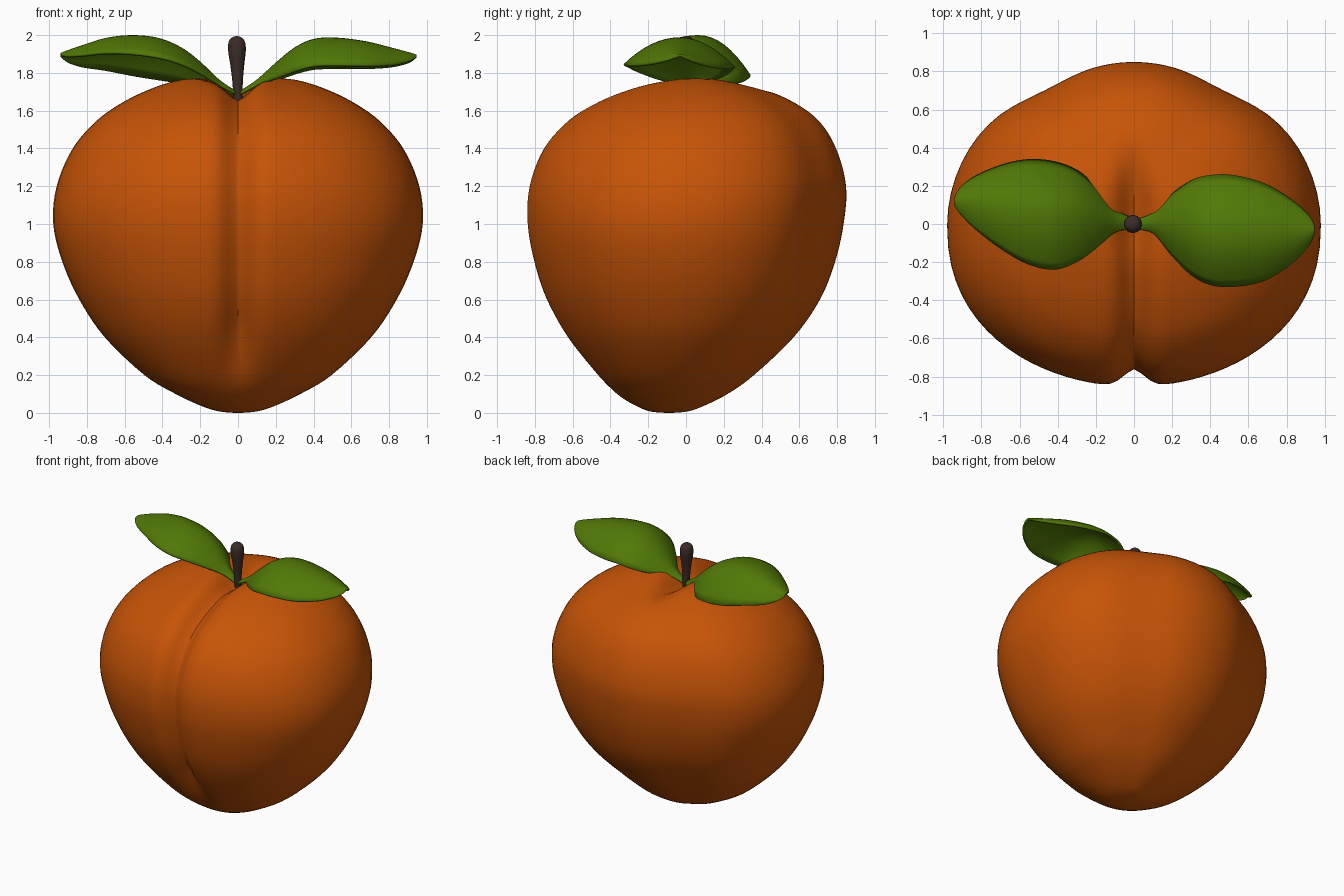
import bpy, bmesh, math

if "Cube" in bpy.data.objects:
    bpy.data.objects.remove(bpy.data.objects["Cube"], do_unlink=True)


def make_material(name, color):
    mat = bpy.data.materials.new(name)
    mat.use_nodes = True
    mat.diffuse_color = color
    mat.node_tree.nodes["Principled BSDF"].inputs["Base Color"].default_value = color
    return mat


def smooth_rows(rows, steps):
    """Catmull-Rom interpolation through rows of equal length."""
    result = []
    last = len(rows) - 1
    for i in range(last):
        before, start = rows[max(i - 1, 0)], rows[i]
        end, after = rows[i + 1], rows[min(i + 2, last)]
        for s in range(steps):
            t = s / steps
            result.append([b + 0.5 * t * (c - a + t * (2*a - 5*b + 4*c - d + t * (3*(b - c) + d - a)))
                           for a, b, c, d in zip(before, start, end, after)])
    return result + [list(rows[-1])]


def smoothstep(low, high, value):
    t = min(max((value - low) / (high - low), 0), 1)
    return t * t * (3 - 2 * t)


def make_object(name, rows, material, closed, angle):
    """Skin rows of points; closed rows are capped into a solid."""
    bm = bmesh.new()
    grid = [[bm.verts.new(p) for p in row] for row in rows]
    count = len(grid[0])
    for lower, upper in zip(grid, grid[1:]):
        for i in range(count if closed else count - 1):
            j = (i + 1) % count
            bm.faces.new((lower[i], lower[j], upper[j], upper[i]))
    if closed:
        bm.faces.new(grid[0][::-1])
        bm.faces.new(grid[-1])
        bmesh.ops.recalc_face_normals(bm, faces=bm.faces)
    else:
        bm.normal_update()
        if sum(f.normal.z for f in bm.faces) < 0:
            bmesh.ops.reverse_faces(bm, faces=bm.faces)
    mesh = bpy.data.meshes.new(name)
    bm.to_mesh(mesh)
    bm.free()
    mesh.materials.append(material)
    obj = bpy.data.objects.new(name, mesh)
    bpy.context.collection.objects.link(obj)
    bpy.ops.object.select_all(action='DESELECT')
    bpy.context.view_layer.objects.active = obj
    obj.select_set(True)
    bpy.ops.object.shade_smooth_by_angle(angle=math.radians(angle))
    return obj


orange = make_material("peach orange", (0.57, 0.088, 0.002, 1))
green = make_material("leaf green", (0.082, 0.19, 0.002, 1))
brown = make_material("stem brown", (0.045, 0.026, 0.021, 1))

# Fruit body: height, half width, front depth, back depth
BODY = [
    (0.0, 0.02, -0.11, -0.07), (0.008, 0.1, -0.19, 0.01), (0.035, 0.19, -0.26, 0.09),
    (0.1, 0.33, -0.37, 0.22), (0.2, 0.495, -0.48, 0.36), (0.4, 0.705, -0.64, 0.57),
    (0.6, 0.84, -0.75, 0.71), (0.8, 0.93, -0.815, 0.79), (1.0, 0.978, -0.85, 0.835),
    (1.2, 0.96, -0.84, 0.848), (1.4, 0.875, -0.765, 0.795), (1.55, 0.745, -0.635, 0.7),
    (1.65, 0.6, -0.475, 0.56), (1.72, 0.45, -0.3, 0.395), (1.765, 0.3, -0.14, 0.23),
    (1.785, 0.13, -0.03, 0.1), (1.79, 0.01, 0.03, 0.05),
]

# Angles crowd toward the seam plane so the groove stays crisp
QUARTER = 24
near = [math.pi / 2 * (i / QUARTER) ** 1.6 for i in range(QUARTER + 1)]
half = near + [math.pi - a for a in near[-2::-1]]
angles = half + [2 * math.pi - a for a in half[-2:0:-1]]


def body_point(z, width, front, back, angle):
    """Oval section with full front, pinched back, seam groove and stem dimple."""
    s, c = math.sin(angle), -math.cos(angle)
    if c < 0:
        c = -(-c) ** 0.88
    else:
        from_back = math.degrees(math.atan2(abs(s), c))
        pinch = 1 - 0.045 * math.exp(-((from_back - 30) / 15) ** 2)
        s, c = s * pinch, c * pinch
    x = width * s
    y = (front + back) / 2 + (back - front) / 2 * c
    fade = smoothstep(0.05, 0.45, z)
    if y > 0:
        fade *= 1 - smoothstep(0.15, 0.48, y) if z > 1 else 0
    groove = fade * (0.085 * math.exp(-(x / 0.083) ** 2) + 0.007 * math.exp(-abs(x) / 0.01))
    dimple = 0.045 * math.exp(-(x * x + y * y) / 0.025) if z > 1 else 0
    dy, dz = -y, 0.95 - z
    length = math.hypot(dy, dz) or 1
    return (x, y + groove * dy / length, z + groove * dz / length - dimple)


body_rows = [[body_point(*row, a) for a in angles] for row in smooth_rows(BODY, 5)]
make_object("fruit_body", body_rows, orange, True, 60)

# Stem: radius and height of a club-shaped turning
STEM = [(0.004, 1.62), (0.022, 1.64), (0.025, 1.7), (0.029, 1.77), (0.038, 1.85),
        (0.047, 1.92), (0.043, 1.965), (0.026, 1.987), (0.003, 1.995)]
stem_rows = []
for radius, z in smooth_rows(STEM, 3):
    lean = -0.02 * (z - 1.65)
    stem_rows.append([(radius * math.cos(math.tau * i / 24) + lean,
                       radius * math.sin(math.tau * i / 24), z) for i in range(24)])
make_object("stem", stem_rows, brown, True, 60)


def make_leaf(name, side, outline, back_drop, front_drop):
    """Arched leaf; outline rows hold reach, back edge, front edge, ridge height."""
    rows = []
    for reach, back, front, height in smooth_rows(outline, 4):
        fullness = (back - front) / 0.58
        row = []
        for i in range(17):
            v = i / 8 - 1
            drop = (back_drop if v > 0 else front_drop) * fullness * v * v
            row.append((side * reach, (back + front) / 2 + v * (back - front) / 2, height - drop))
        rows.append(row)
    leaf = make_object(name, rows, green, False, 50)
    shell = leaf.modifiers.new("thickness", 'SOLIDIFY')
    shell.thickness = 0.014
    shell.offset = -1


make_leaf("right_leaf", -1, [
    (0.01, 0.03, -0.025, 1.705), (0.1, 0.085, -0.045, 1.765), (0.2, 0.2, -0.13, 1.86),
    (0.3, 0.285, -0.2, 1.935), (0.42, 0.33, -0.24, 1.985), (0.56, 0.34, -0.21, 2.0),
    (0.7, 0.31, -0.13, 1.985), (0.83, 0.255, -0.03, 1.945), (0.91, 0.195, 0.05, 1.917),
    (0.94, 0.145, 0.095, 1.905)], 0.22, 0.1)
make_leaf("left_leaf", 1, [
    (0.01, 0.025, -0.03, 1.705), (0.1, 0.06, -0.05, 1.765), (0.2, 0.16, -0.17, 1.855),
    (0.3, 0.23, -0.27, 1.935), (0.4, 0.257, -0.32, 1.98), (0.52, 0.257, -0.33, 1.987),
    (0.68, 0.215, -0.3, 1.967), (0.82, 0.135, -0.215, 1.932), (0.91, 0.055, -0.125, 1.908),
    (0.945, 0.0, -0.06, 1.897)], 0.155, 0.14)
